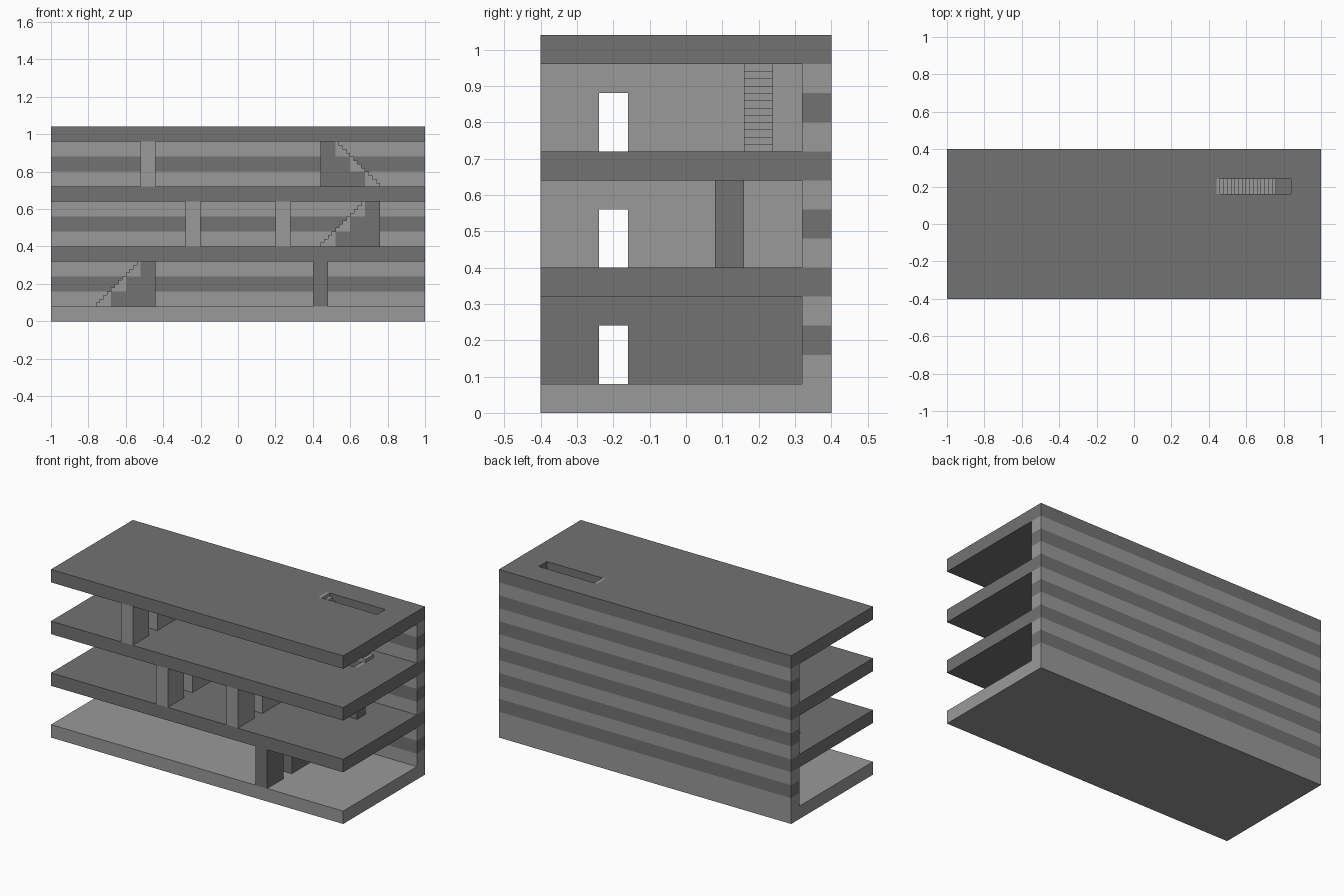
import bpy, bmesh
from mathutils import Vector

cube = bpy.data.objects.get("Cube")
if cube:
    bpy.data.objects.remove(cube, do_unlink=True)

U = 0.08                      # building module: wall and slab thickness
X, Y = 1.0, 0.4               # half width and half depth
STEP = U / 4                  # stair riser and tread


def material(name, v):
    m = bpy.data.materials.new(name)
    m.use_nodes = True
    m.diffuse_color = (v, v, v, 1)
    bsdf = m.node_tree.nodes["Principled BSDF"]
    bsdf.inputs["Base Color"].default_value = (v, v, v, 1)
    bsdf.inputs["Roughness"].default_value = 0.9
    return m


LIGHT = material("light grey stone", 0.32)
DARK = material("dark grey stone", 0.17)


def extrude(name, polygons, offset, mat):
    """Extrude a flat set of polygons by offset into a closed solid."""
    bm = bmesh.new()
    for poly in polygons:
        bm.faces.new([bm.verts.new(p) for p in poly])
    bmesh.ops.remove_doubles(bm, verts=bm.verts, dist=1e-5)
    ext = bmesh.ops.extrude_face_region(bm, geom=bm.faces[:], use_keep_orig=True)
    verts = [g for g in ext["geom"] if isinstance(g, bmesh.types.BMVert)]
    bmesh.ops.translate(bm, verts=verts, vec=Vector(offset))
    bmesh.ops.recalc_face_normals(bm, faces=bm.faces[:])
    mesh = bpy.data.meshes.new(name)
    bm.to_mesh(mesh)
    bm.free()
    mesh.materials.append(mat)
    obj = bpy.data.objects.new(name, mesh)
    bpy.context.collection.objects.link(obj)
    return obj


def slab(name, z, height, mat, x0=-X, x1=X, y0=-Y, y1=Y, hole=None):
    """Rectangular plate, optionally with a rectangular opening."""
    xs, ys = [x0, x1], [y0, y1]
    if hole:
        xs, ys = [x0, hole[0], hole[1], x1], [y0, hole[2], hole[3], y1]
    cells = []
    for i in range(len(xs) - 1):
        for j in range(len(ys) - 1):
            if hole and i == 1 and j == 1:
                continue
            a, b, c, d = xs[i], xs[i + 1], ys[j], ys[j + 1]
            cells.append([(a, c, z), (b, c, z), (b, d, z), (a, d, z)])
    return extrude(name, cells, (0, 0, height), mat)


def partition(name, x, z, mat):
    """Cross wall with a doorway cut up from the floor."""
    h, back = 3 * U, Y - U
    pts = [(-Y, 0), (-3 * U, 0), (-3 * U, 2 * U), (-2 * U, 2 * U),
           (-2 * U, 0), (back, 0), (back, h), (-Y, h)]
    extrude(name, [[(x, y, z + v) for y, v in pts]], (U, 0, 0), mat)


def staircase(name, foot, way, y, z):
    """Light treads on a dark block-stepped support, climbing along way."""
    def place(pts):
        return [[(foot + way * u, y, z + v) for u, v in pts]]

    treads = []
    for i in range(16):
        treads += [(i * STEP, i * STEP), (i * STEP, (i + 1) * STEP)]
    treads.append((4 * U, 4 * U))
    for k in (3, 2, 1):
        treads += [((k + 1) * U, k * U), (k * U, k * U)]
    treads.append((U, 0))
    extrude(name + "_treads", place(treads), (0, U, 0), LIGHT)

    support = [(U, 0)]
    for k in (1, 2, 3):
        support += [(k * U, k * U), ((k + 1) * U, k * U)]
    support.append((4 * U, 0))
    extrude(name + "_support", place(support), (0, U, 0), DARK)


# Ground slab
slab("ground_slab", 0, U, LIGHT)

# Each storey: stair foot x, climbing direction, stair y, partitions
storeys = [
    ("ground", -0.76, 1, U, [(0.40, DARK)]),
    ("middle", 0.44, 1, U, [(-0.28, LIGHT), (0.20, LIGHT)]),
    ("upper", 0.76, -1, 2 * U, [(-0.52, LIGHT)]),
]
for n, (label, foot, way, y, walls) in enumerate(storeys):
    z = U + n * 4 * U
    # Striped back wall courses
    for k, mat in enumerate((LIGHT, DARK, LIGHT)):
        slab(f"{label}_back_wall_course_{k + 1}", z + k * U, U, mat, y0=Y - U)
    # Cross walls with doorways
    for k, (x, mat) in enumerate(walls):
        partition(f"{label}_partition_{k + 1}", x, z, mat)
    # Stairs and the slab above with its stairwell
    staircase(f"{label}_stairs", foot, way, y, z)
    ends = sorted((foot - way * U, foot + way * 4 * U))
    slab(f"{label}_ceiling_slab", z + 3 * U, U, DARK,
         hole=(ends[0], ends[1], y, y + U))
